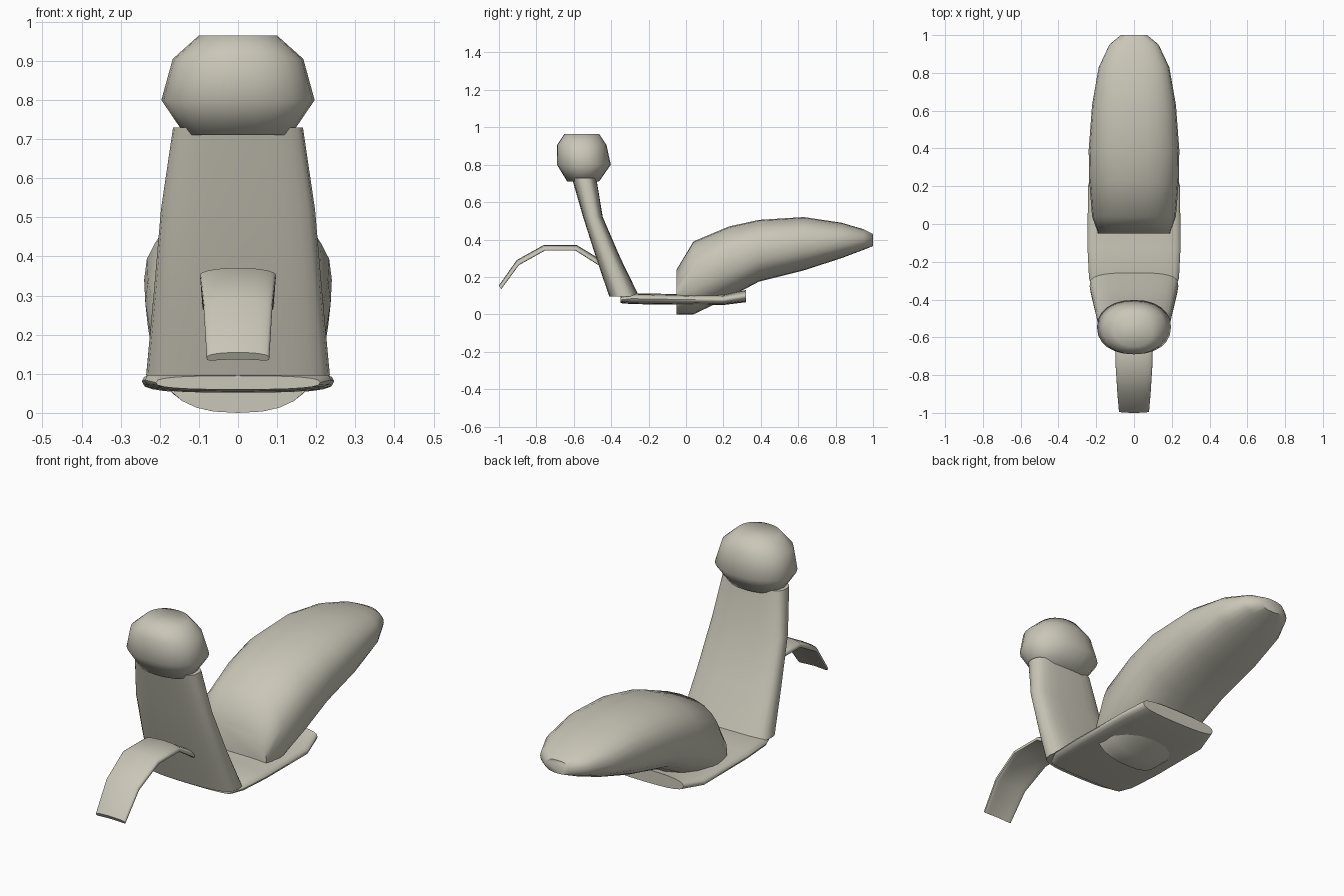
import bpy, bmesh, math

cube = bpy.data.objects.get("Cube")
if cube:
    bpy.data.objects.remove(cube, do_unlink=True)

clay = bpy.data.materials.new("warm_grey")
clay.use_nodes = True
clay.diffuse_color = (0.59, 0.57, 0.48, 1)
bsdf = next(n for n in clay.node_tree.nodes if n.type == 'BSDF_PRINCIPLED')
bsdf.inputs["Base Color"].default_value = clay.diffuse_color
bsdf.inputs["Roughness"].default_value = 0.6


def power(value, exponent):
    return math.copysign(abs(value) ** exponent, value)


def loft(name, sections, squareness=2.4, sides=24, camber=0.0, sharp=55):
    """Skin rounded sections, each spanning point a to point b (y, z) and +-half width in x."""
    bm = bmesh.new()
    rings = []
    for (ay, az), (by, bz), width in sections:
        ring = []
        for i in range(sides):
            angle = math.tau * i / sides
            u = power(math.cos(angle), 2 / squareness)
            v = power(math.sin(angle), 2 / squareness)
            t = (v + 1) / 2 - camber * u * u
            ring.append(bm.verts.new((u * width, ay + (by - ay) * t, az + (bz - az) * t)))
        rings.append(ring)
    for r, s in zip(rings, rings[1:]):
        for i in range(sides):
            j = (i + 1) % sides
            bm.faces.new((r[i], r[j], s[j], s[i]))
    bm.faces.new(rings[0])
    bm.faces.new(rings[-1])
    bmesh.ops.recalc_face_normals(bm, faces=bm.faces)
    mesh = bpy.data.meshes.new(name)
    bm.to_mesh(mesh)
    bm.free()
    mesh.materials.append(clay)
    obj = bpy.data.objects.new(name, mesh)
    bpy.context.collection.objects.link(obj)
    bpy.ops.object.select_all(action='DESELECT')
    obj.select_set(True)
    bpy.context.view_layer.objects.active = obj
    bpy.ops.object.shade_smooth_by_angle(angle=math.radians(sharp))
    return obj


def upright(y, bottom, top, width):
    return (y, bottom), (y, top), width


def level(z, front, back, width):
    return (front, z), (back, z), width


# Rear body: front face, hump and tapering tail
loft("rear_body", [
    upright(-0.05, 0.0, 0.24, 0.19),
    upright(0.04, 0.0, 0.39, 0.222),
    upright(0.23, 0.09, 0.47, 0.237),
    upright(0.39, 0.175, 0.505, 0.24),
    upright(0.63, 0.235, 0.52, 0.222),
    upright(0.83, 0.30, 0.49, 0.187),
    upright(0.95, 0.345, 0.455, 0.13),
    upright(1.0, 0.365, 0.43, 0.07)])

# Floor board
loft("floor_board", [
    upright(-0.35, 0.06, 0.095, 0.21),
    upright(-0.29, 0.055, 0.113, 0.238),
    upright(-0.13, 0.052, 0.11, 0.246),
    upright(0.2, 0.05, 0.105, 0.244),
    upright(0.32, 0.065, 0.13, 0.21)], squareness=2.8)

# Leaning leg shield
loft("leg_shield", [
    level(0.095, -0.41, -0.25, 0.235),
    level(0.3, -0.48, -0.35, 0.216),
    level(0.52, -0.55, -0.445, 0.197),
    level(0.73, -0.61, -0.48, 0.166)], squareness=3)

# Handlebar head
loft("handlebar_head", [
    level(0.71, -0.635, -0.465, 0.135),
    level(0.80, -0.69, -0.402, 0.196),
    level(0.905, -0.69, -0.425, 0.167),
    level(0.965, -0.65, -0.465, 0.1)], squareness=2.2, sharp=75)

# Arched front mudguard
loft("front_mudguard", [
    ((-0.99, 0.137), (-1.0, 0.155), 0.08),
    ((-0.895, 0.267), (-0.905, 0.29), 0.088),
    ((-0.755, 0.345), (-0.76, 0.371), 0.097),
    ((-0.59, 0.345), (-0.585, 0.371), 0.097),
    ((-0.45, 0.257), (-0.435, 0.28), 0.09)], squareness=4, camber=0.35)
